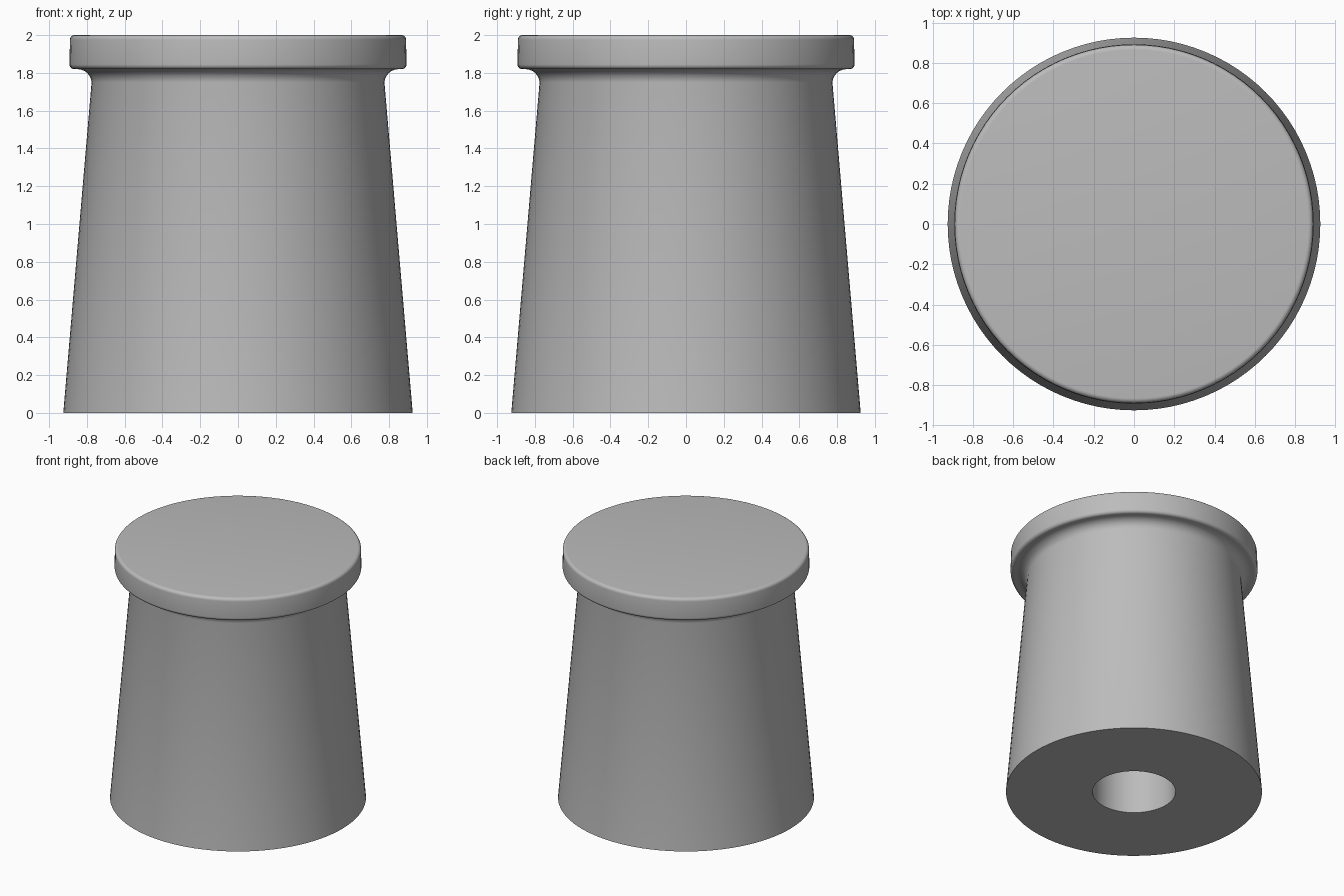
import bpy
import bmesh
from math import cos, sin, pi, radians

SEGMENTS = 96

cube = bpy.data.objects.get("Cube")
if cube:
    bpy.data.objects.remove(cube, do_unlink=True)

# Single plain grey finish
GREY = (0.5, 0.5, 0.5, 1)
grey = bpy.data.materials.new("plain grey")
grey.use_nodes = True
grey.diffuse_color = GREY
grey.node_tree.nodes["Principled BSDF"].inputs["Base Color"].default_value = GREY


def arc(cx, cz, radius, start, end, steps=6):
    """Points (radius, height) along a circular arc, angles in degrees."""
    angles = [radians(start + (end - start) * i / steps) for i in range(steps + 1)]
    return [(cx + radius * cos(a), cz + radius * sin(a)) for a in angles]


def lathe(name, profile):
    """Revolve an outline, which starts and ends on the axis, about z."""
    bm = bmesh.new()
    verts = [bm.verts.new((r, 0, z)) for r, z in profile]
    edges = [bm.edges.new(pair) for pair in zip(verts, verts[1:])]
    bmesh.ops.spin(bm, geom=verts + edges, cent=(0, 0, 0), axis=(0, 0, 1),
                   angle=2 * pi, steps=SEGMENTS, use_duplicate=False)
    bmesh.ops.remove_doubles(bm, verts=bm.verts, dist=0.0005)
    bmesh.ops.recalc_face_normals(bm, faces=bm.faces)
    mesh = bpy.data.meshes.new(name)
    bm.to_mesh(mesh)
    bm.free()
    mesh.materials.append(grey)
    obj = bpy.data.objects.new(name, mesh)
    bpy.context.collection.objects.link(obj)
    bpy.ops.object.select_all(action='DESELECT')
    obj.select_set(True)
    bpy.context.view_layer.objects.active = obj
    bpy.ops.object.shade_smooth_by_angle(angle=radians(30))
    return obj


# Tapered body with a blind bore, a flared neck and a rounded cap
bore = [(0, 1.5), (0.3, 1.5), (0.3, 0)]
side = [(0.925, 0)]
neck = arc(0.85, 1.745, 0.075, 176, 90)
cap = arc(0.867, 1.845, 0.025, -90, 0) + arc(0.865, 1.975, 0.025, 0, 90)
lathe("tapered_knob", bore + side + neck + cap + [(0, 2)])
